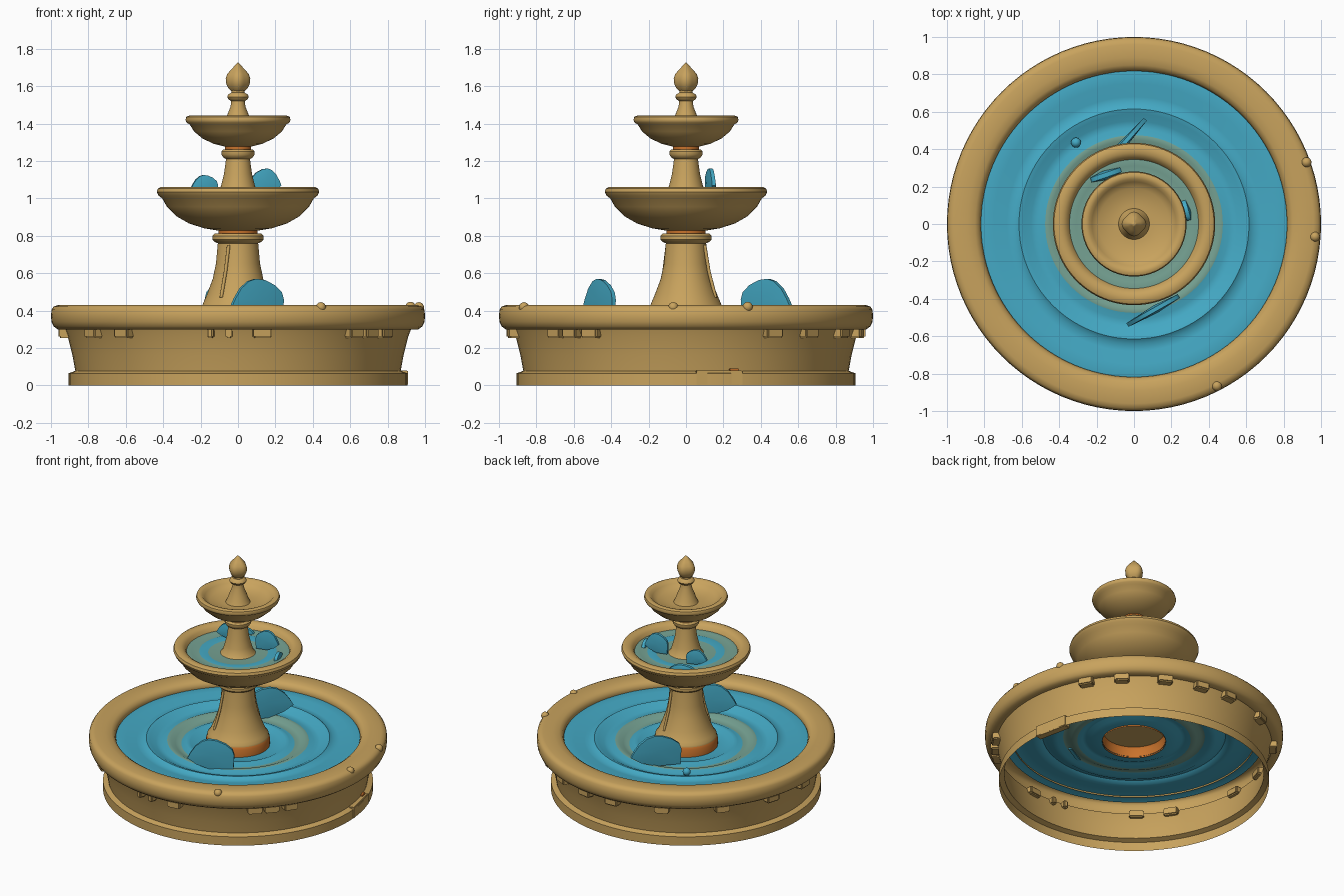
import bpy, bmesh, math
from mathutils import Vector

if "Cube" in bpy.data.objects:
    bpy.data.objects.remove(bpy.data.objects["Cube"], do_unlink=True)


def make_material(name, rgb):
    mat = bpy.data.materials.new(name)
    mat.use_nodes = True
    mat.diffuse_color = (*rgb, 1)
    mat.node_tree.nodes["Principled BSDF"].inputs["Base Color"].default_value = (*rgb, 1)
    return mat


sand = make_material("sandstone", (0.58, 0.365, 0.11))
blue = make_material("water blue", (0.058, 0.40, 0.56))
green = make_material("shallow water green", (0.18, 0.36, 0.29))
orange = make_material("terracotta orange", (0.58, 0.17, 0.025))


def finish(name, bm, mats, angle=40):
    mesh = bpy.data.meshes.new(name)
    bm.to_mesh(mesh)
    bm.free()
    obj = bpy.data.objects.new(name, mesh)
    bpy.context.collection.objects.link(obj)
    for m in mats:
        mesh.materials.append(m)
    bpy.ops.object.select_all(action="DESELECT")
    obj.select_set(True)
    bpy.context.view_layer.objects.active = obj
    bpy.ops.object.shade_smooth_by_angle(angle=math.radians(angle))
    return obj


def lathe(name, profile, mats, steps=80, flutes=0.0, rule=None):
    """Turn a (radius, height) profile around z; it runs up the outside, then inward."""
    bm = bmesh.new()
    rings = []
    for r, z in profile:
        if r == 0:
            rings.append([bm.verts.new((0, 0, z))] * steps)
            continue
        ring = []
        for i in range(steps):
            a = math.tau * i / steps
            rr = r * (1 + flutes * math.cos(4 * a))
            ring.append(bm.verts.new((rr * math.cos(a), rr * math.sin(a), z)))
        rings.append(ring)
    for a, b in zip(rings, rings[1:]):
        for i in range(steps):
            j = (i + 1) % steps
            bm.faces.new(list(dict.fromkeys((a[i], a[j], b[j], b[i]))))
    if rule:
        for f in bm.faces:
            f.material_index = rule(f.calc_center_median().xy.length)
    return finish(name, bm, mats)


# Basin shell with plinth and hollow heavy rim, open underneath
lathe("basin_wall", [
    (0.905, 0), (0.905, 0.065), (0.87, 0.078), (0.885, 0.16), (0.91, 0.26), (0.925, 0.30),
    (0.965, 0.30), (0.985, 0.315), (0.997, 0.34), (1.0, 0.37), (0.997, 0.405),
    (0.985, 0.422), (0.96, 0.43), (0.89, 0.43), (0.85, 0.424), (0.828, 0.41),
    (0.818, 0.385), (0.822, 0.365)], [sand], steps=96)

# Rippled pool
lathe("pool_water", [
    (0.88, 0.36), (0.83, 0.375), (0.75, 0.375), (0.68, 0.36), (0.64, 0.36), (0.615, 0.378),
    (0.59, 0.372), (0.55, 0.35), (0.51, 0.345), (0.475, 0.36), (0.45, 0.36), (0.42, 0.345),
    (0.38, 0.335), (0.345, 0.352), (0.32, 0.35), (0.29, 0.335), (0.21, 0.33)],
    [blue, green], rule=lambda r: int(0.38 < r < 0.465))

# Pedestal, its collars and the two upper bowls
lathe("pedestal_base_ring", [(0.213, 0.32), (0.213, 0.385), (0.205, 0.40)], [orange])
lathe("lower_column", [
    (0, 0.40), (0.207, 0.40), (0.205, 0.412), (0.19, 0.43), (0.165, 0.49), (0.135, 0.57),
    (0.118, 0.65), (0.108, 0.76), (0.125, 0.768), (0.137, 0.78), (0.137, 0.80),
    (0.125, 0.812), (0, 0.812)], [sand])
lathe("lower_collar", [(0, 0.805), (0.105, 0.805), (0.105, 0.835), (0, 0.835)], [orange])
lathe("middle_bowl", [
    (0, 0.822), (0.09, 0.825), (0.18, 0.84), (0.26, 0.865), (0.33, 0.905), (0.38, 0.955),
    (0.405, 1.0), (0.425, 1.015), (0.434, 1.035), (0.428, 1.053), (0.41, 1.062), (0.38, 1.06),
    (0.355, 1.045), (0.345, 1.02), (0.32, 0.985), (0.22, 0.95), (0, 0.94)], [sand])
lathe("middle_bowl_water", [
    (0.345, 1.02), (0.31, 1.022), (0.28, 1.012), (0.26, 1.018), (0.20, 1.01), (0.08, 1.01)],
    [green, blue], rule=lambda r: int(0.20 < r < 0.26))
lathe("middle_column", [
    (0.13, 1.0), (0.105, 1.02), (0.09, 1.07), (0.075, 1.13), (0.064, 1.21), (0.08, 1.22),
    (0.089, 1.235), (0.089, 1.25), (0.078, 1.262), (0, 1.262)], [sand])
lathe("upper_collar", [(0, 1.255), (0.07, 1.255), (0.07, 1.285), (0, 1.285)], [orange])
lathe("top_bowl", [
    (0, 1.274), (0.07, 1.277), (0.13, 1.292), (0.19, 1.32), (0.235, 1.358), (0.258, 1.395),
    (0.275, 1.405), (0.281, 1.42), (0.276, 1.436), (0.262, 1.442), (0.24, 1.438),
    (0.225, 1.42), (0.19, 1.395), (0.10, 1.385), (0, 1.385)], [sand])

# Finial
lathe("finial_stem", [
    (0.085, 1.38), (0.07, 1.41), (0.06, 1.44), (0.04, 1.49), (0.036, 1.52), (0.052, 1.53),
    (0.058, 1.542), (0.052, 1.556), (0.036, 1.565), (0.036, 1.58), (0, 1.58)], [sand], steps=40)
lathe("finial_bud", [
    (0.03, 1.57), (0.05, 1.59), (0.06, 1.615), (0.062, 1.64), (0.054, 1.665),
    (0.034, 1.69), (0.014, 1.712), (0, 1.728)], [sand], steps=40, flutes=0.06)


def block(name, angle, radius, z, size, mat, bevel=0.008):
    """Box on the wall: size is (radial, tangential, vertical)."""
    bm = bmesh.new()
    bmesh.ops.create_cube(bm, size=1)
    bmesh.ops.scale(bm, vec=size, verts=bm.verts)
    bmesh.ops.bevel(bm, geom=bm.edges[:], offset=bevel, segments=2, affect="EDGES")
    obj = finish(name, bm, [mat])
    a = math.radians(angle)
    obj.location = (radius * math.cos(a), radius * math.sin(a), z)
    obj.rotation_euler.z = a


# Small blocks through the wall under the rim, a foot slab and a chip above it
for n, deg in enumerate((30, 45, 63, 79, 93, 115, 140, 163, 182, 214, 229, 261, 267, 278, 312, 319, 327)):
    width = 0.035 if deg in (261, 267) else 0.10
    block(f"rim_block_{n + 1}", deg, 0.92, 0.28, (0.08, width, 0.055), sand)
block("foot_slab", 11.5, 0.875, 0.04, (0.055, 0.25, 0.08), sand, 0.004)
block("foot_chip", 17, 0.875, 0.085, (0.03, 0.05, 0.012), orange, 0.003)


def droplet(name, loc, radius, mat):
    bm = bmesh.new()
    bmesh.ops.create_uvsphere(bm, u_segments=16, v_segments=10, radius=radius)
    finish(name, bm, [mat]).location = loc


# Pebbles on the rim and a drop on the water
for n, loc in enumerate(((0.443, -0.866, 0.418), (0.922, 0.33, 0.42), (0.967, -0.068, 0.418))):
    droplet(f"rim_pebble_{n + 1}", loc, 0.027, sand)
droplet("pool_drop", (-0.31, 0.435, 0.375), 0.027, blue)


FIN = ((0, 0.35), (0.06, 0.52), (0.17, 0.76), (0.32, 0.94), (0.46, 1), (0.63, 0.97),
       (0.82, 0.85), (0.96, 0.68), (1, 0.5), (0.98, 0), (0.5, 0), (0.2, 0.15))


def splash(name, tip, heel, low, high, thick):
    """Upright fin of water from its pointed tip to its rounded heel."""
    tip, heel = Vector((*tip, low)), Vector((*heel, low))
    side = (heel - tip).cross(Vector((0, 0, 1))).normalized() * thick / 2
    bm = bmesh.new()
    rims = []
    for sign in (-1, 1):
        rims.append([bm.verts.new(tip.lerp(heel, u) + Vector((0, 0, (high - low) * v)) + sign * side * 0.5)
                     for u, v in FIN])
    centre = tip.lerp(heel, 0.55) + Vector((0, 0, (high - low) * 0.5))
    for sign, rim in zip((-1, 1), rims):
        mid = bm.verts.new(centre + sign * side)
        for i in range(len(rim)):
            bm.faces.new((rim[i - 1], rim[i], mid))
    for i in range(len(FIN)):
        bm.faces.new((rims[0][i - 1], rims[0][i], rims[1][i], rims[1][i - 1]))
    bmesh.ops.recalc_face_normals(bm, faces=bm.faces)
    finish(name, bm, [blue], 50)


splash("front_splash", (-0.035, -0.54), (0.24, -0.385), 0.35, 0.57, 0.045)
splash("back_splash", (0.06, 0.56), (-0.17, 0.30), 0.35, 0.57, 0.045)
splash("bowl_splash_right", (-0.25, 0.11), (-0.11, 0.15), 1.02, 1.125, 0.04)
splash("bowl_splash_left", (0.23, 0.15), (0.07, 0.11), 1.02, 1.16, 0.04)
splash("bowl_ripple_back", (-0.07, 0.29), (-0.23, 0.235), 1.0, 1.06, 0.05)
splash("bowl_ripple_side", (0.265, 0.125), (0.295, 0.02), 1.0, 1.055, 0.045)


# Thin raised veins on the lower column
def vein(name, start, end):
    curve = bpy.data.curves.new(name, "CURVE")
    curve.dimensions = "3D"
    curve.bevel_depth = 0.009
    curve.use_fill_caps = True
    line = curve.splines.new("POLY")
    line.points.add(2)
    middle = [(s + e) / 2 for s, e in zip(start, end)]
    middle[0] *= 0.95
    middle[1] *= 0.95
    for p, co in zip(line.points, (start, middle, end)):
        p.co = (*co, 1)
    curve.materials.append(sand)
    bpy.context.collection.objects.link(bpy.data.objects.new(name, curve))


vein("front_vein", (-0.05, -0.10, 0.75), (-0.09, -0.148, 0.47))
vein("back_vein", (0.05, 0.10, 0.75), (0.07, 0.158, 0.47))
